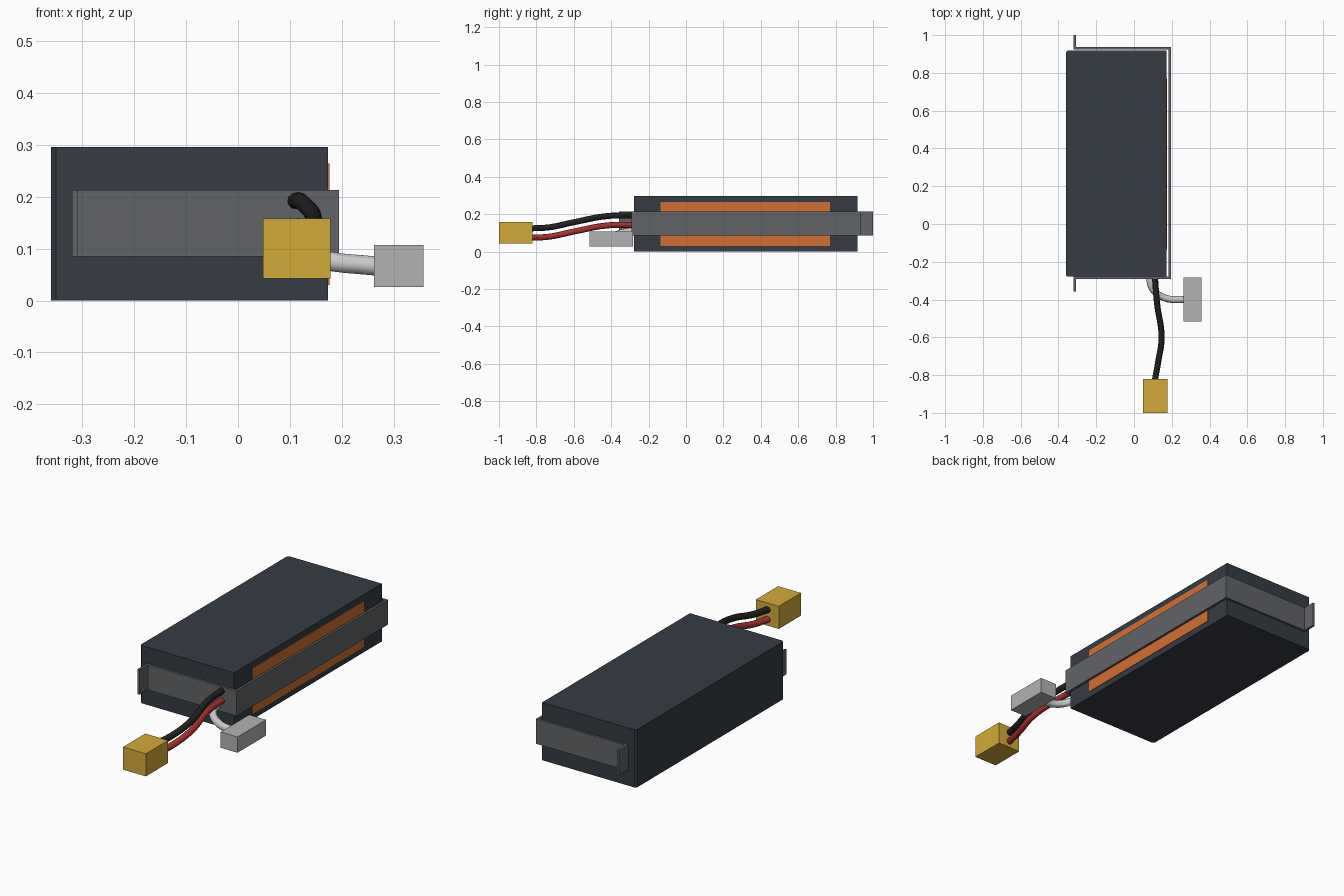
import bpy, bmesh

if "Cube" in bpy.data.objects:
    bpy.data.objects.remove(bpy.data.objects["Cube"])


def material(name, rgb):
    m = bpy.data.materials.new(name)
    m.diffuse_color = (*rgb, 1)
    m.use_nodes = True
    m.node_tree.nodes["Principled BSDF"].inputs["Base Color"].default_value = m.diffuse_color
    return m


def box(name, lo, hi, mat):
    bm = bmesh.new()
    bmesh.ops.create_cube(bm, size=1)
    for v in bm.verts:
        v.co = [lo[i] + (v.co[i] + 0.5) * (hi[i] - lo[i]) for i in range(3)]
    me = bpy.data.meshes.new(name)
    bm.to_mesh(me)
    bm.free()
    ob = bpy.data.objects.new(name, me)
    bpy.context.collection.objects.link(ob)
    me.materials.append(mat)
    return ob


def extrude_profile(name, pts, z0, z1, mat):
    bm = bmesh.new()
    face = bm.faces.new([bm.verts.new((x, y, z0)) for x, y in pts])
    ext = bmesh.ops.extrude_face_region(bm, geom=[face])
    for v in ext["geom"]:
        if isinstance(v, bmesh.types.BMVert):
            v.co.z = z1
    bmesh.ops.recalc_face_normals(bm, faces=bm.faces)
    me = bpy.data.meshes.new(name)
    bm.to_mesh(me)
    bm.free()
    ob = bpy.data.objects.new(name, me)
    bpy.context.collection.objects.link(ob)
    me.materials.append(mat)
    return ob


def wire(name, pts, radius, mat):
    cu = bpy.data.curves.new(name, 'CURVE')
    cu.dimensions = '3D'
    cu.bevel_depth = radius
    cu.bevel_resolution = 4
    cu.use_fill_caps = True
    cu.resolution_u = 8
    sp = cu.splines.new('BEZIER')
    sp.bezier_points.add(len(pts) - 1)
    for bp, p in zip(sp.bezier_points, pts):
        bp.co = p
        bp.handle_left_type = bp.handle_right_type = 'AUTO'
    cu.materials.append(mat)
    ob = bpy.data.objects.new(name, cu)
    bpy.context.collection.objects.link(ob)
    return ob


dark = material("dark_wrap", (0.035, 0.045, 0.055))
strap_grey = material("strap_grey", (0.12, 0.125, 0.135))
orange = material("label_orange", (0.65, 0.16, 0.03))
yellow = material("plug_yellow", (0.65, 0.4, 0.04))
white = material("plug_white", (0.45, 0.45, 0.45))
wire_white = material("wire_white", (0.6, 0.6, 0.62))
black = material("wire_black", (0.015, 0.015, 0.015))
red = material("wire_red", (0.4, 0.03, 0.03))

# Battery body, with chamfered edges on the left side
c = 0.009
extrude_profile("battery_body",
                [(-0.36, -0.279 + c), (-0.36 + c, -0.279), (0.173, -0.279),
                 (0.173, 0.918), (-0.36 + c, 0.918), (-0.36, 0.918 - c)],
                0, 0.296, dark)

# Label on the right side
box("side_label", (0.17, -0.135, 0.03), (0.176, 0.77, 0.264), orange)

# Strap wrapped round front, right and back, ends turned outward
t = 0.012
x0, x1, y0, y1 = -0.32, 0.195, -0.291, 0.936
extrude_profile("retaining_strap",
                [(x0, -0.357), (x0 + t, -0.357), (x0 + t, y0), (x1, y0),
                 (x1, y1), (x0 + t, y1), (x0 + t, 1.0), (x0, 1.0),
                 (x0, y1 - t), (x1 - t, y1 - t), (x1 - t, y0 + t), (x0, y0 + t)],
                0.085, 0.213, strap_grey)

# Power leads and plug
for name, dz, mat in (("black_lead", 0, black), ("red_lead", -0.05, red)):
    wire(name, [(0.11, -0.27, 0.192 + dz), (0.122, -0.42, 0.19 + dz),
                (0.146, -0.6, 0.157 + dz), (0.128, -0.73, 0.13 + dz),
                (0.11, -0.83, 0.124 + dz)], 0.016, mat)
box("power_plug", (0.048, -1.0, 0.042), (0.178, -0.82, 0.158), yellow)

# Balance lead and plug
wire("balance_lead", [(0.08, -0.27, 0.11), (0.1, -0.345, 0.1),
                      (0.165, -0.392, 0.078), (0.27, -0.4, 0.066)], 0.019, wire_white)
box("balance_plug", (0.262, -0.515, 0.026), (0.358, -0.284, 0.107), white)

# Smooth wires converted to meshes
bpy.ops.object.select_all(action='DESELECT')
for ob in [o for o in bpy.context.scene.objects if o.type == 'CURVE']:
    ob.select_set(True)
    bpy.context.view_layer.objects.active = ob
bpy.ops.object.convert(target='MESH')
bpy.ops.object.shade_smooth_by_angle()
